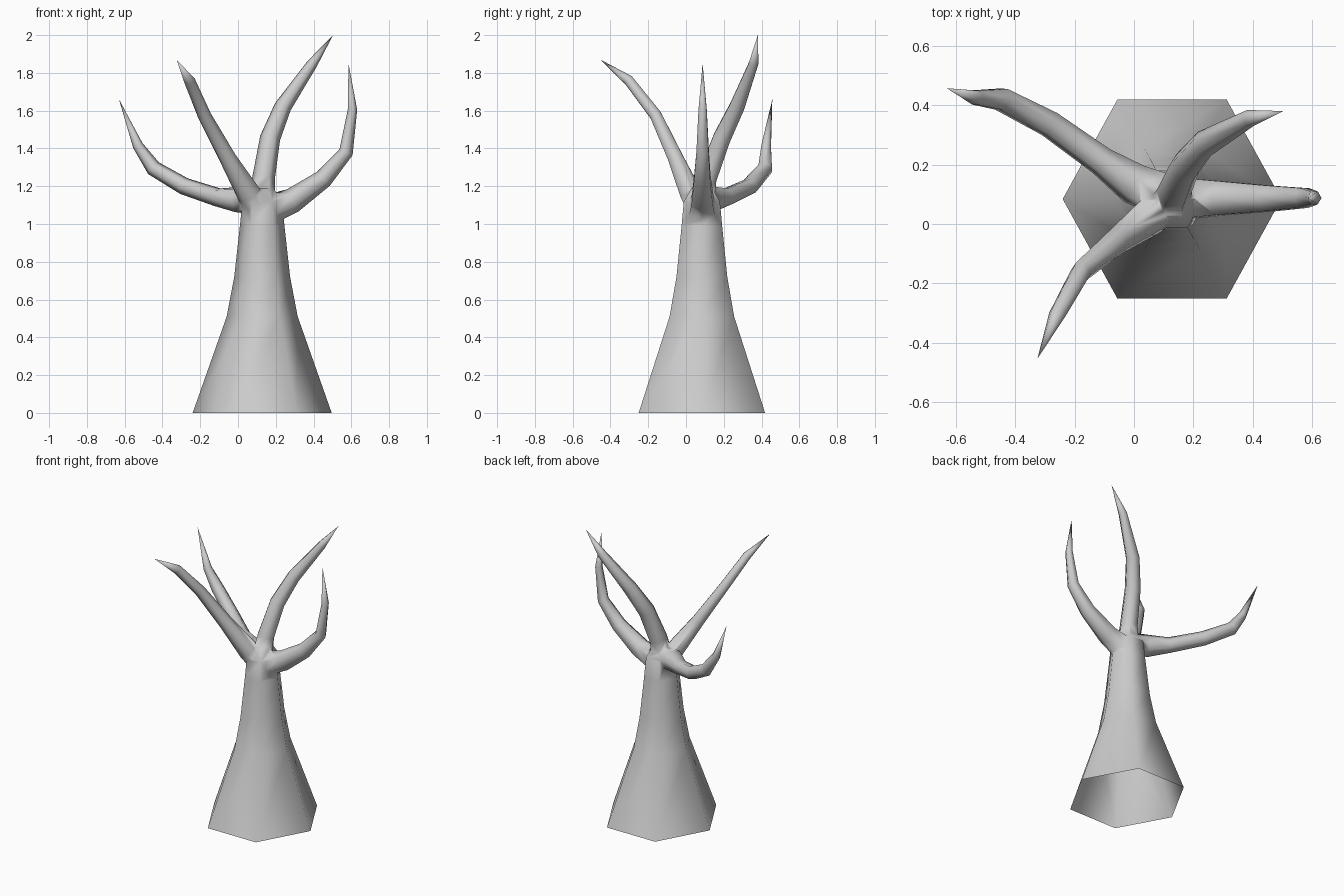
import bpy, bmesh, math
from mathutils import Vector

if "Cube" in bpy.data.objects:
    bpy.data.objects.remove(bpy.data.objects["Cube"])

SIDES = 6


def tube(name, path, flat=False, y_scale=1.0):
    """Six-sided tube through (x, y, z, radius) points; radius 0 ends in a point."""
    bm = bmesh.new()
    pts = [Vector(p[:3]) for p in path]
    rings = []
    side = Vector((1, 0, 0))
    for i, p in enumerate(path):
        r = p[3]
        if r == 0:
            rings.append([bm.verts.new(pts[i])])
            continue
        if flat:
            t = Vector((0, 0, 1))
        else:
            a = (pts[i] - pts[i - 1]).normalized() if i else Vector()
            b = (pts[i + 1] - pts[i]).normalized() if i < len(pts) - 1 else Vector()
            t = (a + b).normalized()
        side = (side - t * side.dot(t)).normalized()
        up = t.cross(side)
        rings.append([bm.verts.new(pts[i] + r * (
            side * math.cos(k * math.tau / SIDES)
            + up * y_scale * math.sin(k * math.tau / SIDES))) for k in range(SIDES)])
    for a, b in zip(rings, rings[1:]):
        for k in range(SIDES):
            n = (k + 1) % SIDES
            if len(b) == 1:
                bm.faces.new((a[k], a[n], b[0]))
            else:
                bm.faces.new((a[k], a[n], b[n], b[k]))
    bm.faces.new(rings[0][::-1])
    if len(rings[-1]) > 1:
        bm.faces.new(rings[-1])
    bmesh.ops.recalc_face_normals(bm, faces=bm.faces)
    me = bpy.data.meshes.new(name)
    bm.to_mesh(me)
    bm.free()
    ob = bpy.data.objects.new(name, me)
    bpy.context.collection.objects.link(ob)
    return ob


# Flared hexagonal trunk
cx, cy = 0.128, 0.084
trunk = tube("tree", [(cx, cy, z, r) for z, r in (
    (0, 0.368), (0.51, 0.188), (0.72, 0.148), (0.99, 0.118),
    (1.12, 0.105), (1.19, 0.06))], flat=True, y_scale=1.05)

# Four bent, pointed branches
branches = {
    "branch_left_back": [(0.12, 0.09, 1.12, 0.075), (0.0, 0.135, 1.13, 0.071),
                         (-0.11, 0.212, 1.142, 0.050), (-0.285, 0.337, 1.20, 0.046),
                         (-0.447, 0.42, 1.295, 0.042), (-0.53, 0.425, 1.415, 0.028),
                         (-0.63, 0.457, 1.66, 0)],
    "branch_left_front": [(0.13, 0.09, 1.05, 0.075), (0.06, 0.03, 1.155, 0.066),
                          (-0.055, -0.055, 1.35, 0.046), (-0.178, -0.16, 1.575, 0.036),
                          (-0.257, -0.303, 1.76, 0.030), (-0.325, -0.453, 1.87, 0)],
    "branch_right_back": [(0.122, 0.08, 1.08, 0.075), (0.135, 0.11, 1.24, 0.060),
                          (0.17, 0.19, 1.455, 0.054), (0.237, 0.27, 1.62, 0.046),
                          (0.392, 0.357, 1.847, 0.029), (0.503, 0.38, 2.0, 0)],
    "branch_right": [(0.12, 0.085, 1.06, 0.085), (0.29, 0.087, 1.125, 0.066),
                     (0.453, 0.086, 1.24, 0.050), (0.572, 0.088, 1.38, 0.038),
                     (0.606, 0.088, 1.605, 0.025), (0.585, 0.088, 1.85, 0)],
}

# Fuse the branches into the trunk
parts = []
for name, path in branches.items():
    ob = tube(name, path)
    ob.hide_render = True
    parts.append(ob)
    m = trunk.modifiers.new(name, 'BOOLEAN')
    m.operation = 'UNION'
    m.solver = 'EXACT'
    m.object = ob
bpy.context.view_layer.objects.active = trunk
for name in branches:
    bpy.ops.object.modifier_apply(modifier=name)
for ob in parts:
    bpy.data.objects.remove(ob)

# Open underside and smooth shading
bm = bmesh.new()
bm.from_mesh(trunk.data)
bmesh.ops.remove_doubles(bm, verts=bm.verts, dist=0.003)
base = [f for f in bm.faces if all(v.co.z < 1e-4 for v in f.verts)]
bmesh.ops.delete(bm, geom=base, context='FACES')
for f in bm.faces:
    f.smooth = True
bm.to_mesh(trunk.data)
bm.free()
